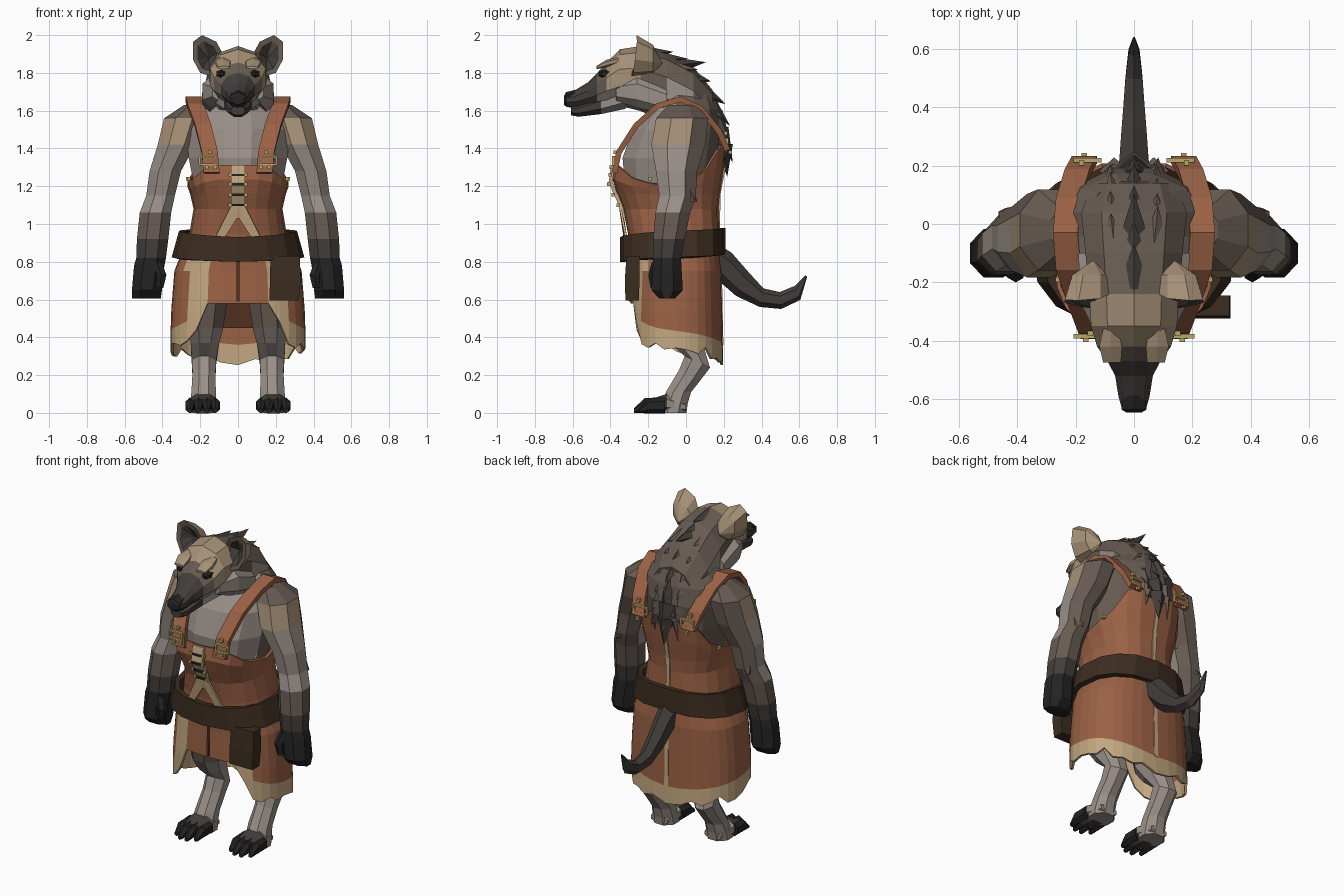
import bpy, bmesh, math, random
from mathutils import Vector

random.seed(4)
COL = dict(grey=(.32, .275, .245), brown=(.135, .105, .085), tan=(.38, .28, .185), dark=(.055, .047, .042),
           black=(.018, .017, .017), rust=(.33, .12, .06), hide=(.55, .39, .22),
           belt=(.045, .026, .015), brass=(.5, .4, .14), inner=(.09, .03, .015))
NAMES = list(COL)
MATS = []
for k, c in COL.items():
    m = bpy.data.materials.new(k)
    m.diffuse_color = (*c, 1)
    MATS.append(m)


def build(name, verts, faces, paint, mirror=False, thick=0):
    """Mesh object; paint is a colour name or a function of face centre and normal."""
    me = bpy.data.meshes.new(name)
    bm = bmesh.new()
    vs = [bm.verts.new(v) for v in verts]
    for f in faces:
        bm.faces.new([vs[i] for i in f])
    bmesh.ops.recalc_face_normals(bm, faces=bm.faces)
    bm.normal_update()
    for f in bm.faces:
        k = paint if isinstance(paint, str) else paint(f.calc_center_median(), f.normal)
        f.material_index = NAMES.index(k)
    bm.to_mesh(me)
    bm.free()
    for m in MATS:
        me.materials.append(m)
    ob = bpy.data.objects.new(name, me)
    bpy.context.collection.objects.link(ob)
    if thick:
        s = ob.modifiers.new("thickness", 'SOLIDIFY')
        s.thickness, s.offset = thick, 0
    if mirror:
        ob.modifiers.new("mirror", 'MIRROR').use_mirror_merge = False
    return ob


def loft(name, rings, n, paint, mirror=False, tilt=0):
    """Skin over rings (x, y, z, half width, half depth[, tilt]); tilt 90 = upright ring."""
    verts = []
    for r in rings:
        t = math.radians(r[5] if len(r) > 5 else tilt)
        for i in range(n):
            a = 2 * math.pi * (i + .5) / n
            v = r[4] * math.sin(a)
            verts.append((r[0] + r[3] * math.cos(a), r[1] + v * math.cos(t), r[2] + v * math.sin(t)))
    faces = [(j * n + i, j * n + (i + 1) % n, (j + 1) * n + (i + 1) % n, (j + 1) * n + i)
             for j in range(len(rings) - 1) for i in range(n)]
    last = (len(rings) - 1) * n
    faces += [tuple(range(n)), tuple(range(last, last + n))]
    return build(name, verts, faces, paint, mirror)


def table(x, rows):
    """Linear lookup in rows of (key, values...)."""
    if x <= rows[0][0]:
        return rows[0][1:]
    for a, b in zip(rows, rows[1:]):
        if x <= b[0]:
            f = (x - a[0]) / (b[0] - a[0])
            return [p + (q - p) * f for p, q in zip(a[1:], b[1:])]
    return rows[-1][1:]


def wrap(name, shape, levels, paint, n=32, thick=.014):
    """Cloth around the body; shape rows are (z, half width, front y, back y)."""
    verts, rows = [], 0
    for i in range(n):
        a = 2 * math.pi * i / n
        zs = levels(min(math.degrees(a), 360 - math.degrees(a)))
        rows = len(zs)
        s, c = [math.copysign(abs(v) ** .8, v) for v in (math.sin(a), math.cos(a))]
        for z in zs:
            rx, f, b = table(z, shape)
            verts.append((rx * s, (f + b) / 2 - (b - f) / 2 * c, z))
    faces = [(i * rows + j, i * rows + j + 1, (i + 1) % n * rows + j + 1, (i + 1) % n * rows + j)
             for i in range(n) for j in range(rows - 1)]
    return build(name, verts, faces, paint, thick=thick)


def ribbon(name, pts, w, paint, mirror=False, thick=.02):
    verts = [(x + s * w / 2, y, z) for x, y, z in pts for s in (-1, 1)]
    faces = [(2 * i, 2 * i + 1, 2 * i + 3, 2 * i + 2) for i in range(len(pts) - 1)]
    return build(name, verts, faces, paint, mirror, thick)


def box(name, c, size, paint, mirror=False):
    w, d, h = [s / 2 for s in size]
    return loft(name, [(c[0], c[1], c[2] - h, w * 1.414, d * 1.414),
                       (c[0], c[1], c[2] + h, w * 1.414, d * 1.414)], 4, paint, mirror)


# Body
def fur(c, n):
    return 'grey' if n.y < -.25 and c.z < 1.65 else 'brown'
loft("torso", [(0, -.04, .62, .2, .15), (0, -.05, .8, .26, .2), (0, -.07, 1.0, .21, .19), (0, -.09, 1.2, .24, .24),
               (0, -.08, 1.35, .27, .265), (0, -.045, 1.5, .285, .245), (0, -.01, 1.61, .25, .19),
               (0, 0, 1.69, .17, .15)], 12, fur)

# Head, neck and jaw
def face_paint(c, n):
    if c.y < -.49:
        return 'dark'
    if c.y < -.42 and n.z > -.2:
        return 'brown'
    if c.z < 1.74:
        return 'grey' if c.y < .02 else 'brown'
    return 'tan' if c.y < -.18 else 'brown'
loft("head", [(0, -.635, 1.655, .043, .034), (0, -.59, 1.66, .056, .047), (0, -.52, 1.685, .068, .064),
              (0, -.47, 1.71, .095, .09), (0, -.42, 1.74, .133, .115), (0, -.35, 1.775, .155, .15),
              (0, -.24, 1.77, .16, .172), (0, -.1, 1.72, .175, .185), (0, .04, 1.65, .19, .18),
              (0, .14, 1.55, .15, .16)], 10, face_paint, tilt=90)
loft("jaw", [(0, -.61, 1.6, .04, .026), (0, -.57, 1.6, .055, .035), (0, -.45, 1.63, .08, .052),
             (0, -.32, 1.67, .135, .065)], 8, lambda c, n: 'dark' if c.y < -.42 else 'grey', tilt=90)
loft("nose", [(0, -.645, 1.655, .032, .024), (0, -.635, 1.66, .05, .038), (0, -.585, 1.683, .042, .028)],
     6, 'black', tilt=90)
loft("eye", [(.085, -.462, 1.795, .01, .01), (.09, -.445, 1.795, .026, .02), (.09, -.4, 1.795, .028, .022)],
     6, 'black', True, 90)
loft("brow", [(.075, -.475, 1.828, .035, .008), (.08, -.42, 1.85, .045, .02), (.08, -.36, 1.865, .03, .02)],
     6, 'tan', True, 90)
loft("cheek_fur", [(.10, -.37, 1.70, .04, .05), (.14, -.26, 1.70, .055, .085), (.155, -.1, 1.65, .04, .07)],
     6, 'grey', True, 90)

# Cupped ears
rim = [(.085, -.24, 1.91), (.115, -.255, 1.965), (.19, -.262, 2.0), (.237, -.26, 1.965), (.238, -.27, 1.87),
       (.2, -.28, 1.8), (.14, -.29, 1.78)]
k = len(rim)
back = [(.15 + (x - .16) * .8, -.175, 1.865 + (z - 1.88) * .7) for x, y, z in rim]
lip = [(.163 + (x - .163) * .68, y + .005, 1.885 + (z - 1.885) * .72) for x, y, z in rim]
def band(a, b):
    return [(a + i, a + (i + 1) % k, b + (i + 1) % k, b + i) for i in range(k)]
build("ear", rim + back + lip + [(.14, -.125, 1.85), (.155, -.2, 1.88)],
      band(0, k) + band(0, 2 * k) + [(k + i, k + (i + 1) % k, 3 * k) for i in range(k)]
      + [(2 * k + i, 2 * k + (i + 1) % k, 3 * k + 1) for i in range(k)],
      lambda c, n: 'tan' if c.y > -.235 and n.y > -.3 else
      ('dark' if abs(c.x - .16) + abs(c.z - 1.885) < .068 else 'brown'), True)

# Mane tufts running down the spine
mv, mf = [], []
for i in range(9):
    t = i / 8
    y, z, ang = table(t, [(0, -.2, 1.90, 10), (.3, -.03, 1.83, 0), (.55, .1, 1.69, -35),
                          (.8, .18, 1.53, -62), (1, .205, 1.4, -84)])
    for side in ((-1, 0, 1) if i > 1 else (0,)):
        L, w = random.uniform(.14, .19) * (1 - .2 * abs(side)), .06 - .01 * abs(side)
        x, a = side * .07, math.radians(ang + random.uniform(-6, 6))
        d, up = Vector((side * .1, math.cos(a), math.sin(a))), Vector((0, -math.sin(a), math.cos(a)))
        p = Vector((x, y, z)) - up * .02 * abs(side) - d * .02
        s = len(mv)
        mv += [p + Vector((-w, 0, 0)), p + up * .045, p + Vector((w, 0, 0)), p - up * .06 - d * .02, p + d * L]
        mf += [(s, s + 1, s + 4), (s + 1, s + 2, s + 4), (s + 2, s + 3, s + 4), (s + 3, s, s + 4),
               (s, s + 3, s + 2, s + 1)]
build("mane", mv, mf, lambda c, n: 'dark' if abs(c.x) < .04 else 'brown')

# Arms and mitten-like hands
def arm_paint(c, n):
    if c.z < .8:
        return 'black'
    if c.z < .98:
        return 'dark'
    if c.z < 1.1 or n.y > .45 or n.z > .6:
        return 'brown'
    return 'tan' if c.z > 1.45 else 'grey'
loft("arm", [(.23, -.02, 1.63, .06, .08), (.285, -.02, 1.56, .115, .15), (.325, -.04, 1.42, .108, .155),
             (.385, -.05, 1.28, .09, .118), (.41, -.045, 1.15, .082, .105), (.437, -.07, 1.06, .09, .1),
             (.452, -.09, .92, .09, .09), (.46, -.1, .82, .085, .08), (.47, -.1, .78, .087, .082),
             (.482, -.1, .65, .086, .09), (.485, -.1, .605, .082, .045)], 8, arm_paint, True)
loft("thumb", [(.43, -.15, .80, .03, .03), (.405, -.17, .73, .03, .03), (.415, -.165, .66, .022, .022)],
     6, 'black', True)
loft("elbow_tuft", [(.42, -.02, 1.2, .05, .06), (.435, .02, 1.12, .035, .04), (.44, .05, 1.14, .005, .005)],
     5, 'brown', True)

# Legs, feet and toes
loft("leg", [(.14, -.03, .78, .12, .14), (.16, -.05, .58, .11, .13), (.17, -.045, .45, .1, .11),
             (.175, .0, .37, .082, .095), (.18, .06, .27, .07, .08, -25), (.18, .02, .2, .066, .068, -25),
             (.182, -.04, .11, .07, .072), (.185, -.06, .05, .075, .075), (.185, -.07, 0, .078, .078)],
     8, lambda c, n: 'brown' if c.z > .5 else 'grey', True)
loft("foot", [(.185, .0, .03, .06, .03), (.185, -.1, .05, .085, .055), (.187, -.19, .035, .095, .04)],
     8, lambda c, n: 'grey' if c.y > -.12 else 'dark', True, 90)
for i, x in enumerate((.12, .165, .21, .255)):
    e = .03 if i in (0, 3) else 0
    loft("toe", [(x, -.14 + e, .04, .026, .042), (x, -.22 + e, .038, .028, .04), (x, -.275 + e, .012, .014, .012)],
         6, 'black', True, 90)

# Tail
loft("tail", [(0, .1, .83, .07, .09, 60), (0, .2, .78, .058, .08, 60), (0, .3, .68, .05, .07, 60),
              (0, .4, .61, .042, .05, 78), (0, .5, .595, .034, .045, 95), (0, .59, .635, .022, .04, 112),
              (0, .637, .725, .004, .006, 140)], 6, 'dark')

# Leather bodice
body = [(.86, .27, -.29, .17), (.95, .25, -.30, .17), (1.1, .225, -.33, .165), (1.22, .268, -.385, .18),
        (1.31, .28, -.37, .2), (1.46, .28, -.31, .215)]
def bodice_levels(d):
    top = table(d, [(0, 1.31), (26, 1.31), (50, 1.25), (90, 1.2), (125, 1.27), (145, 1.4), (160, 1.43), (180, 1.34)])[0]
    return [top, (top + 1.16) / 2, 1.16, 1.08, .95, .88]
wrap("bodice", body, bodice_levels, 'rust', n=20)

# Skirt with ragged pale hem, cut short in front
skirt = [(.28, .35, -.285, .19), (.5, .35, -.29, .185), (.75, .33, -.28, .18), (.9, .27, -.28, .165)]
def hem(d):
    return table(d, [(0, .58), (25, .58), (34, .47), (46, .4), (70, .37), (120, .33), (180, .28)])[0]
def skirt_levels(d):
    j = random.uniform(-.045, .02) if d > 30 else 0
    return [.9, .75, .6 - (hem(d) < .57) * .05, hem(d) + (.08 if d > 30 else .005), hem(d) + j]
def skirt_paint(c, n):
    d = math.degrees(math.atan2(abs(c.x) / .34, -(c.y + .05) / .235))
    return 'hide' if 26 < d < 48 or (d > 26 and c.z < hem(d) + .06) else 'rust'
wrap("skirt", skirt, skirt_levels, skirt_paint)
wrap("skirt_lining", [(.3, .335, -.27, .172), (.9, .26, -.27, .15)],
     lambda d: [.85, .62 if d < 40 else .45], 'inner', n=20)

# Belt and hanging flap
wrap("belt", [(.79, .345, -.335, .195), (.97, .295, -.335, .195)],
     lambda d: [table(d, [(0, .93), (90, .96), (180, .98)])[0], table(d, [(0, .80), (180, .84)])[0]],
     'belt', n=16, thick=.03)
loft("belt_flap", [(.245, -.285, .595, .11, .05), (.25, -.285, .70, .115, .055), (.25, -.28, .83, .11, .05)],
     4, 'belt')

# Shoulder straps with buckles and studs
ribbon("shoulder_strap", [(.14, -.38, 1.27), (.15, -.355, 1.38), (.185, -.265, 1.52), (.225, -.15, 1.625),
                          (.235, -.03, 1.66), (.225, .08, 1.61), (.195, .175, 1.49), (.17, .22, 1.39)],
       .085, 'rust', True, .03)
for x, y, z in ((.12, -.395, 1.3), (.165, -.395, 1.3), (.15, -.375, 1.38), (.18, .21, 1.48),
                (.17, .235, 1.38), (.26, -.19, 1.24), (.265, .05, 1.24)):
    box("stud", (x, y, z), (.018, .018, .018), 'brass', True)
for y, z in ((-.385, 1.335), (.218, 1.43)):
    for s in (-1, 1):
        box("buckle_bar", (.16, y, z + s * .02), (.09, .016, .01), 'brass', True)
        box("buckle_side", (.16 + s * .043, y, z), (.01, .016, .045), 'brass', True)

# Front lacing, split and seams
ribbon("lacing_strip", [(0, -.385, 1.31), (0, -.4, 1.22), (0, -.345, 1.1), (0, -.33, 1.03)], .075, 'hide')
for z, y in ((1.1, -.36), (1.155, -.385), (1.21, -.408), (1.26, -.4)):
    box("lace", (0, y, z), (.07, .018, .012), 'black')
    box("eyelet", (.042, y, z), (.014, .018, .018), 'brass', True)
build("front_split", [(.0, -.35, 1.1), (.035, -.35, 1.1), (.12, -.318, .93), (.07, -.325, .93), (0, -.335, 1.04)],
      [(0, 1, 2, 3, 4)], 'hide', True, .012)
ribbon("back_seam", [(0, .205, 1.3), (0, .178, 1.16), (0, .174, .95), (0, .185, .75), (0, .193, .36)],
       .025, 'hide', thick=.01)
ribbon("front_seam", [(0, -.292, .82), (0, -.297, .59)], .014, 'inner', thick=.008)
